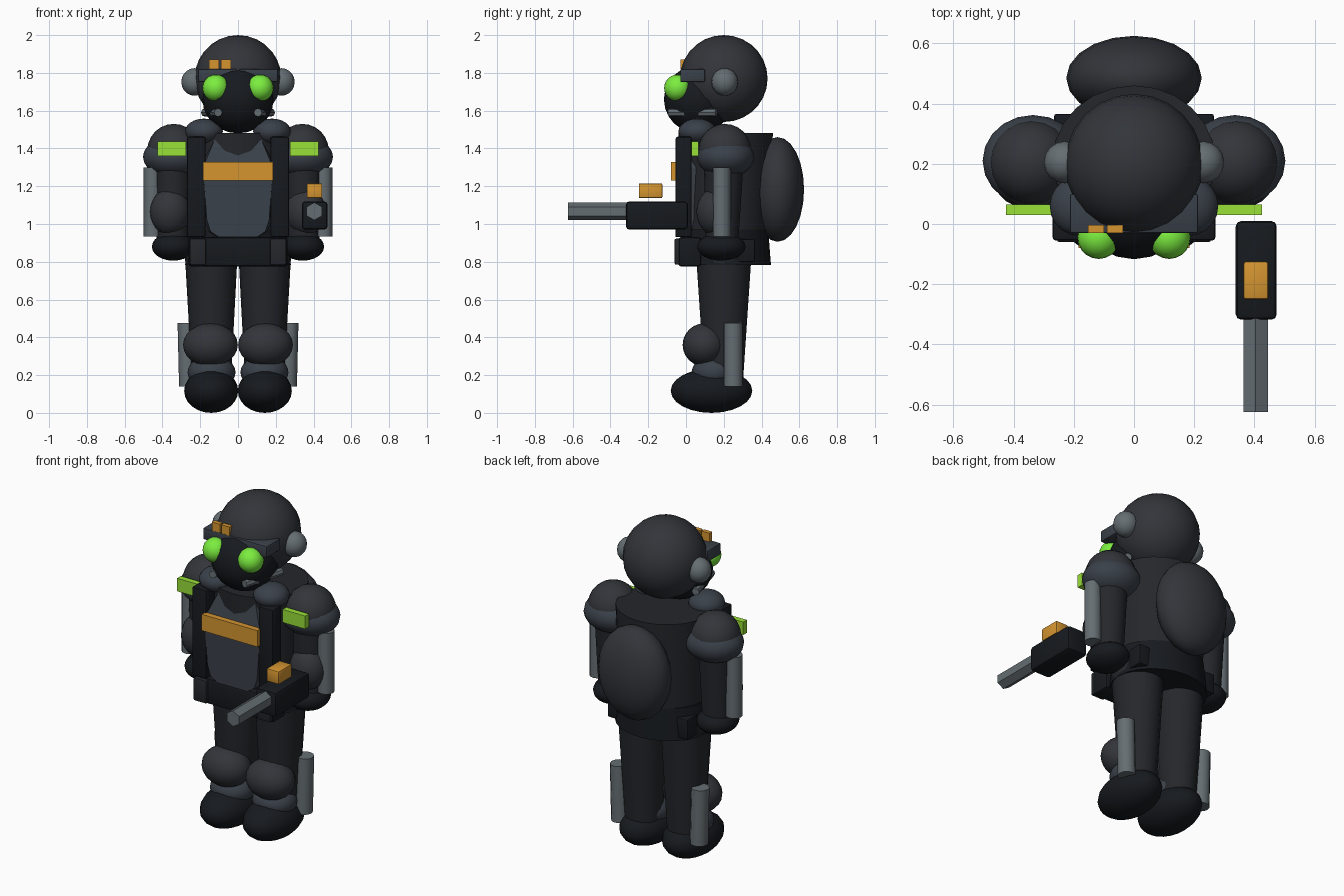
import bpy, bmesh, math
from mathutils import Vector

if "Cube" in bpy.data.objects:
    bpy.data.objects.remove(bpy.data.objects["Cube"])


def mat(name, r, g, b):
    m = bpy.data.materials.new(name)
    m.diffuse_color = (r, g, b, 1)
    m.use_nodes = True
    m.node_tree.nodes["Principled BSDF"].inputs["Base Color"].default_value = m.diffuse_color
    return m


SHELL = mat("shell_charcoal", 0.032, 0.035, 0.042)
CLOTH = mat("cloth_dark", 0.018, 0.020, 0.024)
BLACK = mat("rubber_black", 0.008, 0.010, 0.013)
PLATE = mat("plate_slate", 0.042, 0.052, 0.067)
METAL = mat("metal_grey", 0.13, 0.155, 0.17)
LENS = mat("lens_green", 0.20, 0.85, 0.05)
BAND = mat("band_green", 0.32, 0.75, 0.04)
AMBER = mat("amber", 0.66, 0.30, 0.03)


def make(name, bm, m, smooth=True):
    bmesh.ops.recalc_face_normals(bm, faces=bm.faces)
    me = bpy.data.meshes.new(name)
    bm.to_mesh(me)
    bm.free()
    ob = bpy.data.objects.new(name, me)
    bpy.context.collection.objects.link(ob)
    me.materials.append(m)
    if smooth:
        bpy.context.view_layer.objects.active = ob
        ob.select_set(True)
        bpy.ops.object.shade_smooth_by_angle(angle=math.radians(40))
        ob.select_set(False)
    return ob


def ball(name, c, r, m, seg=20, rings=12):
    bm = bmesh.new()
    bmesh.ops.create_uvsphere(bm, u_segments=seg, v_segments=rings, radius=1)
    for v in bm.verts:
        v.co = Vector(v.co[i] * r[i] + c[i] for i in range(3))
    return make(name, bm, m)


def box(name, lo, hi, m, bevel=0.0):
    bm = bmesh.new()
    bmesh.ops.create_cube(bm, size=1)
    for v in bm.verts:
        v.co = Vector(lo[i] + (v.co[i] + 0.5) * (hi[i] - lo[i]) for i in range(3))
    if bevel:
        bmesh.ops.bevel(bm, geom=bm.edges[:], offset=bevel, segments=2, profile=0.5, affect='EDGES')
    return make(name, bm, m, smooth=bevel > 0)


def loft(name, rings, m, seg=24):
    """Stack of elliptical rings (x, y, z, rx, ry), capped at both ends."""
    bm = bmesh.new()
    loops = []
    for x, y, z, rx, ry in rings:
        loops.append([bm.verts.new((x + rx * math.cos(2 * math.pi * i / seg),
                                    y + ry * math.sin(2 * math.pi * i / seg), z))
                      for i in range(seg)])
    for a, b in zip(loops, loops[1:]):
        for i in range(seg):
            j = (i + 1) % seg
            bm.faces.new((a[i], a[j], b[j], b[i]))
    bm.faces.new(loops[0])
    bm.faces.new(loops[-1])
    return make(name, bm, m)


def tube(name, a, b, r, m, seg=12):
    a, b = Vector(a), Vector(b)
    bm = bmesh.new()
    bmesh.ops.create_cone(bm, cap_ends=True, segments=seg, radius1=r, radius2=r, depth=(b - a).length)
    bm.transform((b - a).to_track_quat('Z', 'Y').to_matrix().to_4x4())
    bmesh.ops.translate(bm, verts=bm.verts[:], vec=(a + b) / 2)
    return make(name, bm, m)


def sbox(name, s, lo, hi, m, bevel=0.0):
    """Box given on the +x side, placed on side s."""
    xs = sorted((s * lo[0], s * hi[0]))
    return box(name, (xs[0], *lo[1:]), (xs[1], *hi[1:]), m, bevel)


# Head
ball("helmet", (0, 0.2, 1.77), (0.23, 0.232, 0.23), SHELL, 24, 14)
ball("mask", (0, 0.065, 1.66), (0.188, 0.182, 0.18), BLACK)
box("brow_guard", (-0.212, -0.03, 1.752), (0.212, 0.1, 1.82), PLATE, 0.006)
for i, x in enumerate((-0.153, -0.09)):
    box(f"brow_light_{i}", (x, -0.03, 1.82), (x + 0.053, -0.004, 1.872), AMBER)

# Torso, skirt and backpack
loft("torso", [(0, 0.205, 0.9, 0.25, 0.225), (0, 0.21, 1.2, 0.262, 0.24),
               (0, 0.21, 1.483, 0.27, 0.25)], CLOTH)
loft("skirt", [(0, 0.205, 0.782, 0.28, 0.245), (0, 0.205, 0.97, 0.262, 0.23)], BLACK)
box("belt_front", (-0.262, -0.04, 0.775), (0.262, 0.08, 0.93), BLACK, 0.015)
ball("backpack", (0, 0.485, 1.183), (0.225, 0.14, 0.277), SHELL)

# Chest plate: tapered outline with a slanted upper half
half = [(0.11, 1.48), (0.185, 1.3), (0.165, 1.02), (0.145, 0.96), (0.1, 0.93)]
outline = half + [(-x, z) for x, z in reversed(half)]
bm = bmesh.new()
front = [bm.verts.new((x, 0.0 if z > 1.4 else -0.055, z)) for x, z in outline]
back = [bm.verts.new((x * 1.1, 0.075, z)) for x, z in outline]
bm.faces.new(front[1:9])
bm.faces.new((front[0], front[1], front[8], front[9]))
bm.faces.new(back)
for i in range(10):
    j = (i + 1) % 10
    bm.faces.new((front[i], front[j], back[j], back[i]))
make("chest_plate", bm, PLATE, smooth=False)
box("chest_stripe", (-0.185, -0.08, 1.23), (0.185, -0.045, 1.328), AMBER)

for s, side in ((-1, "left"), (1, "right")):
    # Head fittings
    ball(f"lens_{side}", (s * 0.117, -0.045, 1.72), (0.071, 0.071, 0.071), LENS)
    ball(f"ear_cup_{side}", (s * 0.23, 0.205, 1.752), (0.07, 0.07, 0.073), METAL, 16, 10)
    tube(f"mask_filter_{side}", (s * 0.105, -0.09, 1.59), (s * 0.175, 0.16, 1.59), 0.022, METAL, 8)
    # Harness
    ball(f"collar_pad_{side}", (s * 0.18, 0.06, 1.49), (0.1, 0.1, 0.068), PLATE)
    sbox(f"strap_{side}", s, (0.172, -0.055, 0.93), (0.27, 0.03, 1.462), BLACK, 0.01)
    sbox(f"front_pouch_{side}", s, (0.17, -0.06, 0.785), (0.255, 0.02, 0.922), CLOTH, 0.006)
    sbox(f"back_pouch_{side}", s, (0.175, 0.27, 0.8), (0.265, 0.365, 0.92), BLACK, 0.006)
    # Arm
    ball(f"shoulder_{side}", (s * 0.34, 0.205, 1.39), (0.14, 0.14, 0.14), SHELL)
    ball(f"shoulder_cap_{side}", (s * 0.335, 0.21, 1.355), (0.168, 0.152, 0.11), PLATE)
    loft(f"arm_{side}", [(s * 0.345, 0.19, 0.88, 0.085, 0.085),
                         (s * 0.345, 0.2, 1.33, 0.1, 0.105)], CLOTH, 16)
    ball(f"forearm_pad_{side}", (s * 0.36, 0.155, 1.065), (0.107, 0.1, 0.125), SHELL)
    ball(f"glove_{side}", (s * 0.343, 0.187, 0.88), (0.113, 0.128, 0.074), BLACK)
    tube(f"arm_guard_{side}", (s * 0.452, 0.19, 0.935), (s * 0.452, 0.19, 1.3), 0.047, METAL)
    sbox(f"arm_band_{side}", s, (0.275, 0.03, 1.36), (0.425, 0.065, 1.438), BAND)
    # Leg
    loft(f"leg_{side}", [(s * 0.14, 0.2, 0.12, 0.1, 0.1),
                         (s * 0.142, 0.2, 0.85, 0.14, 0.15)], CLOTH, 18)
    ball(f"knee_pad_{side}", (s * 0.146, 0.1, 0.36), (0.145, 0.118, 0.115), SHELL)
    ball(f"ankle_{side}", (s * 0.14, 0.15, 0.215), (0.127, 0.12, 0.09), PLATE)
    ball(f"boot_{side}", (s * 0.142, 0.135, 0.117), (0.143, 0.216, 0.117), BLACK)
    tube(f"leg_guard_{side}", (s * 0.262, 0.25, 0.14), (s * 0.27, 0.25, 0.477), 0.05, METAL)

# Weapon held at the right side
box("weapon_body", (0.338, -0.318, 0.97), (0.474, 0.01, 1.12), BLACK, 0.018)
tube("weapon_barrel", (0.404, -0.625, 1.067), (0.404, -0.25, 1.067), 0.047, METAL, 6)
box("weapon_sight", (0.364, -0.25, 1.137), (0.446, -0.125, 1.215), AMBER, 0.007)
